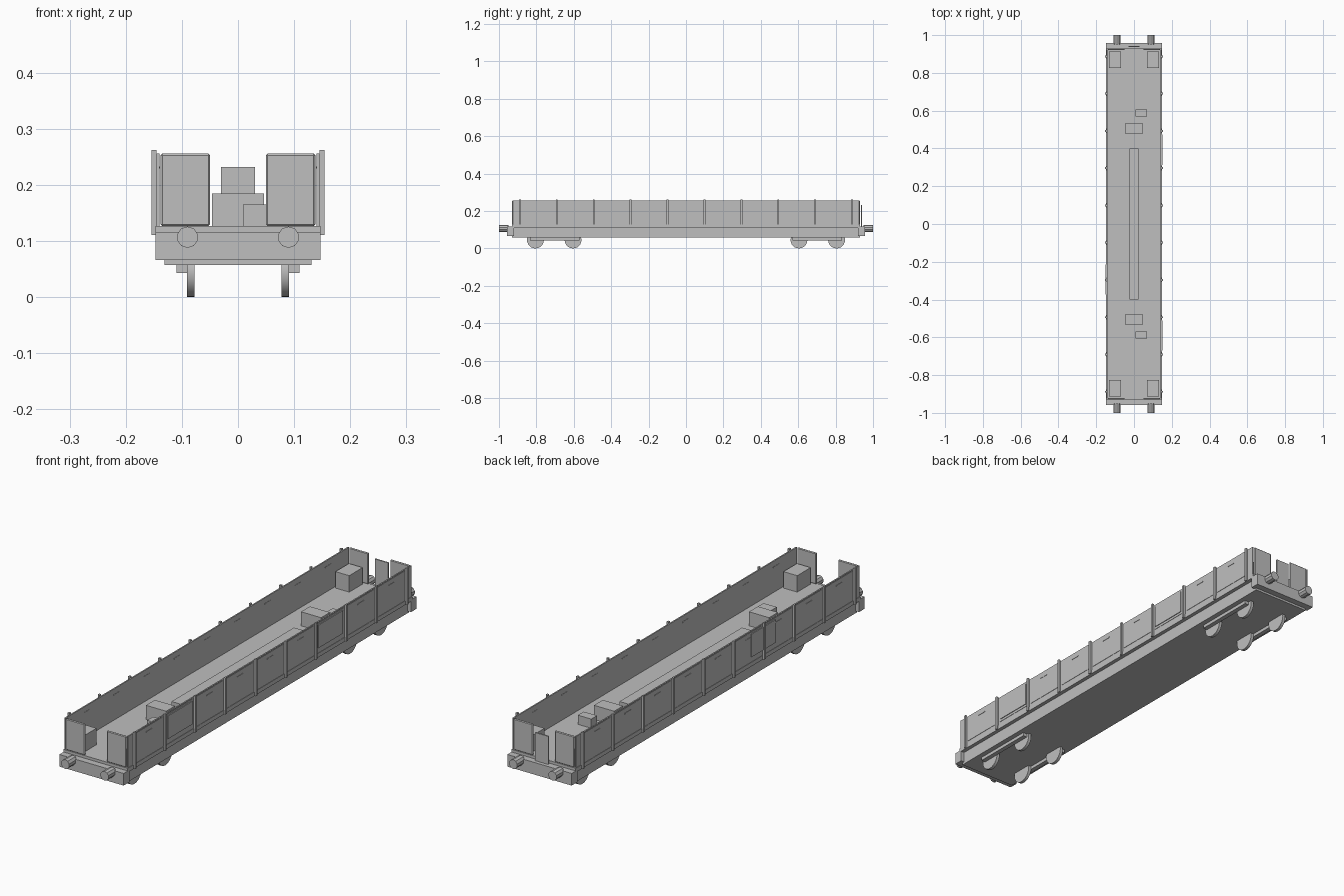
import bpy
import math
from mathutils import Vector

cube = bpy.data.objects.get("Cube")
if cube:
    bpy.data.objects.remove(cube, do_unlink=True)

grey = bpy.data.materials.new("plain grey")
grey.use_nodes = True
GREY = (0.52, 0.52, 0.52, 1)
grey.diffuse_color = GREY
grey.node_tree.nodes["Principled BSDF"].inputs["Base Color"].default_value = GREY


def box(name, x, y, z, bevel=0):
    """Box spanning the given (low, high) ranges."""
    bpy.ops.mesh.primitive_cube_add(size=1)
    ob = bpy.context.object
    ob.name = name
    spans = [sorted(r) for r in (x, y, z)]
    size = Vector([b - a for a, b in spans])
    centre = Vector([(a + b) / 2 for a, b in spans])
    for v in ob.data.vertices:
        v.co = v.co * size + centre
    ob.data.materials.append(grey)
    if bevel:
        mod = ob.modifiers.new("edge bevel", "BEVEL")
        mod.width = bevel
        mod.segments = 1
    return ob


def cylinder(name, centre, radius, depth, axis, sides):
    turn = (0, math.pi / 2, 0) if axis == "x" else (math.pi / 2, 0, 0)
    bpy.ops.mesh.primitive_cylinder_add(vertices=sides, radius=radius, depth=depth,
                                        location=centre, rotation=turn)
    ob = bpy.context.object
    ob.name = name
    ob.data.materials.append(grey)
    bpy.ops.object.shade_smooth_by_angle(angle=math.radians(35))
    return ob


# Deck and underframe
box("deck", (-0.147, 0.147), (-0.93, 0.93), (0.11, 0.127))
box("underframe", (-0.131, 0.131), (-0.93, 0.93), (0.057, 0.112))

STAKES = [-0.888 + i * 0.1973 for i in range(10)]

for e in (-1, 1):
    end = "front" if e < 0 else "back"
    # Headstock
    box(end + "_headstock", (-0.147, 0.147), (e * 0.92, e * 0.957), (0.066, 0.116))
    # Equipment on the deck
    box(end + "_equipment_box", (-0.046, 0.046), (e * 0.477, e * 0.535), (0.127, 0.185))
    box(end + "_small_box", (0.009, 0.07), (e * 0.568, e * 0.606), (0.127, 0.165))
    for s in (-1, 1):
        tag = end + ("_right" if s < 0 else "_left")
        # Buffers
        cylinder(tag + "_buffer", (s * 0.09, e * 0.975, 0.107), 0.019, 0.05, "y", 10)
        # End wall panels either side of the gangway
        box(tag + "_end_panel", (s * 0.05, s * 0.138), (e * 0.921, e * 0.929),
            (0.127, 0.256), 0.003)
        # Corner lockers
        box(tag + "_locker", (s * 0.069, s * 0.132), (e * 0.825, e * 0.913), (0.127, 0.195))
        # Bogie side bar and wheels
        box(tag + "_bogie_bar", (s * 0.091, s * 0.11), (e * 0.57, e * 0.835), (0.043, 0.06))
        for y in (0.604, 0.805):
            cylinder(tag + "_wheel", (s * 0.084, e * y, 0.045), 0.045, 0.013, "x", 24)

# Central beam and gangway plate
box("centre_beam", (-0.024, 0.024), (-0.4, 0.4), (0.127, 0.155))
box("back_gangway_plate", (-0.03, 0.03), (0.936, 0.942), (0.116, 0.232))

# Side walls with stakes, raised bay panels and latches
for s in (-1, 1):
    side = "right" if s < 0 else "left"
    box(side + "_wall", (s * 0.140, s * 0.1455), (-0.925, 0.925), (0.125, 0.256))
    for y in STAKES:
        box(side + "_stake", (s * 0.1455, s * 0.154), (y - 0.005, y + 0.005), (0.111, 0.262))
    for a, b in zip(STAKES, STAKES[1:]):
        box(side + "_bay_panel", (s * 0.145, s * 0.147), (a + 0.012, b - 0.012), (0.14, 0.252))
        mid = (a + b) / 2
        box(side + "_latch", (s * 0.139, s * 0.1485), (mid - 0.02, mid + 0.02), (0.229, 0.233))

# Thin plates mounted on the walls
for s, y in ((1, -0.59), (1, 0.393), (-1, -0.294)):
    box("wall_plate", (s * 0.146, s * 0.150), (y - 0.08, y + 0.08), (0.15, 0.245))
